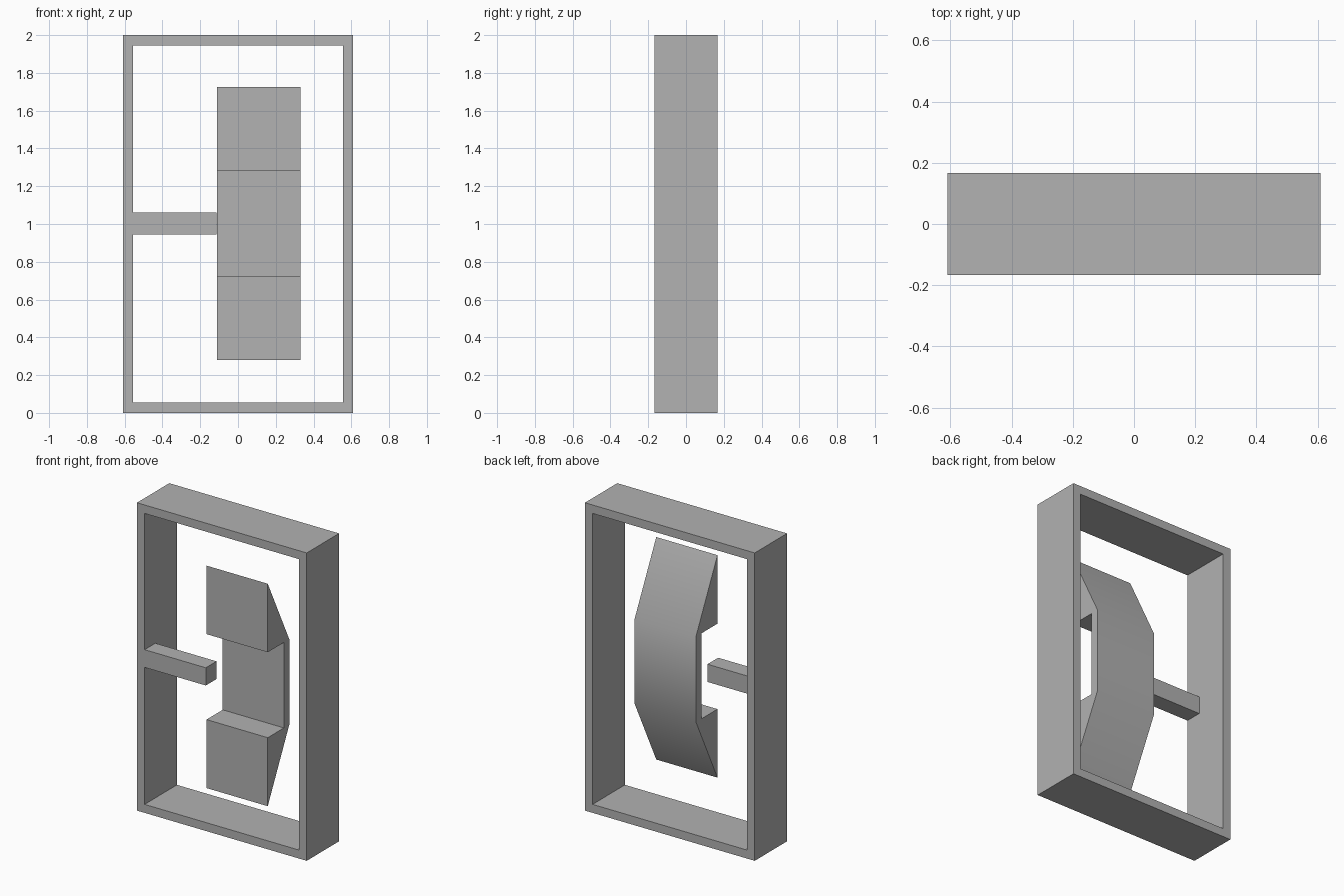
import bpy, bmesh, math
from mathutils import Vector

cube = bpy.data.objects.get("Cube")
if cube:
    bpy.data.objects.remove(cube, do_unlink=True)

grey = bpy.data.materials.new("plain_grey")
grey.use_nodes = True
colour = (0.445, 0.445, 0.445, 1)
grey.diffuse_color = colour
grey.node_tree.nodes["Principled BSDF"].inputs["Base Color"].default_value = colour

W, D, H, T = 0.61, 0.166, 2.0, 0.055   # half width, half depth, height, wall


def finish(bm, name):
    bmesh.ops.recalc_face_normals(bm, faces=bm.faces)
    mesh = bpy.data.meshes.new(name)
    bm.to_mesh(mesh)
    bm.free()
    mesh.materials.append(grey)
    obj = bpy.data.objects.new(name, mesh)
    bpy.context.collection.objects.link(obj)
    return obj


def extrude(bm, faces, offset):
    out = bmesh.ops.extrude_face_region(bm, geom=faces)
    verts = [g for g in out["geom"] if isinstance(g, bmesh.types.BMVert)]
    bmesh.ops.translate(bm, verts=verts, vec=Vector(offset))


def prism(name, points, offset):
    bm = bmesh.new()
    face = bm.faces.new([bm.verts.new(p) for p in points])
    extrude(bm, [face], offset)
    return finish(bm, name)


# Rectangular frame: ring of four mitred faces, pulled through the depth
bm = bmesh.new()
rings = []
for inset in (0, T):
    x, lo, hi = W - inset, inset, H - inset
    rings.append([bm.verts.new((px, -D, pz))
                  for px, pz in ((-x, lo), (x, lo), (x, hi), (-x, hi))])
outer, inner = rings
ring = [bm.faces.new((outer[i], outer[(i + 1) % 4], inner[(i + 1) % 4], inner[i]))
        for i in range(4)]
extrude(bm, ring, (0, 2 * D, 0))
bmesh.ops.dissolve_limit(bm, angle_limit=math.radians(1), verts=bm.verts[:],
                         edges=[e for e in bm.edges if False])
finish(bm, "frame")

# Short bar reaching inward from the right wall, flush with the front
x0, x1, z0, z1 = T - W, -0.115, 0.945, 1.06
prism("side_bar", [(x0, -D, z0), (x1, -D, z0), (x1, -D, z1), (x0, -D, z1)],
      (0, 2 * T, 0))

# Bracket: side profile (y, z) with a front recess and a faceted, smooth back
upper = [(T, 1.28), (-D, 1.725), (-D, 1.28), (0, 1.28)]
lower = [(y, 2.005 - z) for y, z in reversed(upper)]
bracket = prism("bracket", [(-0.11, y, z) for y, z in upper + lower], (0.44, 0, 0))
bpy.ops.object.select_all(action="DESELECT")
bracket.select_set(True)
bpy.context.view_layer.objects.active = bracket
bpy.ops.object.shade_smooth_by_angle(angle=math.radians(30))
